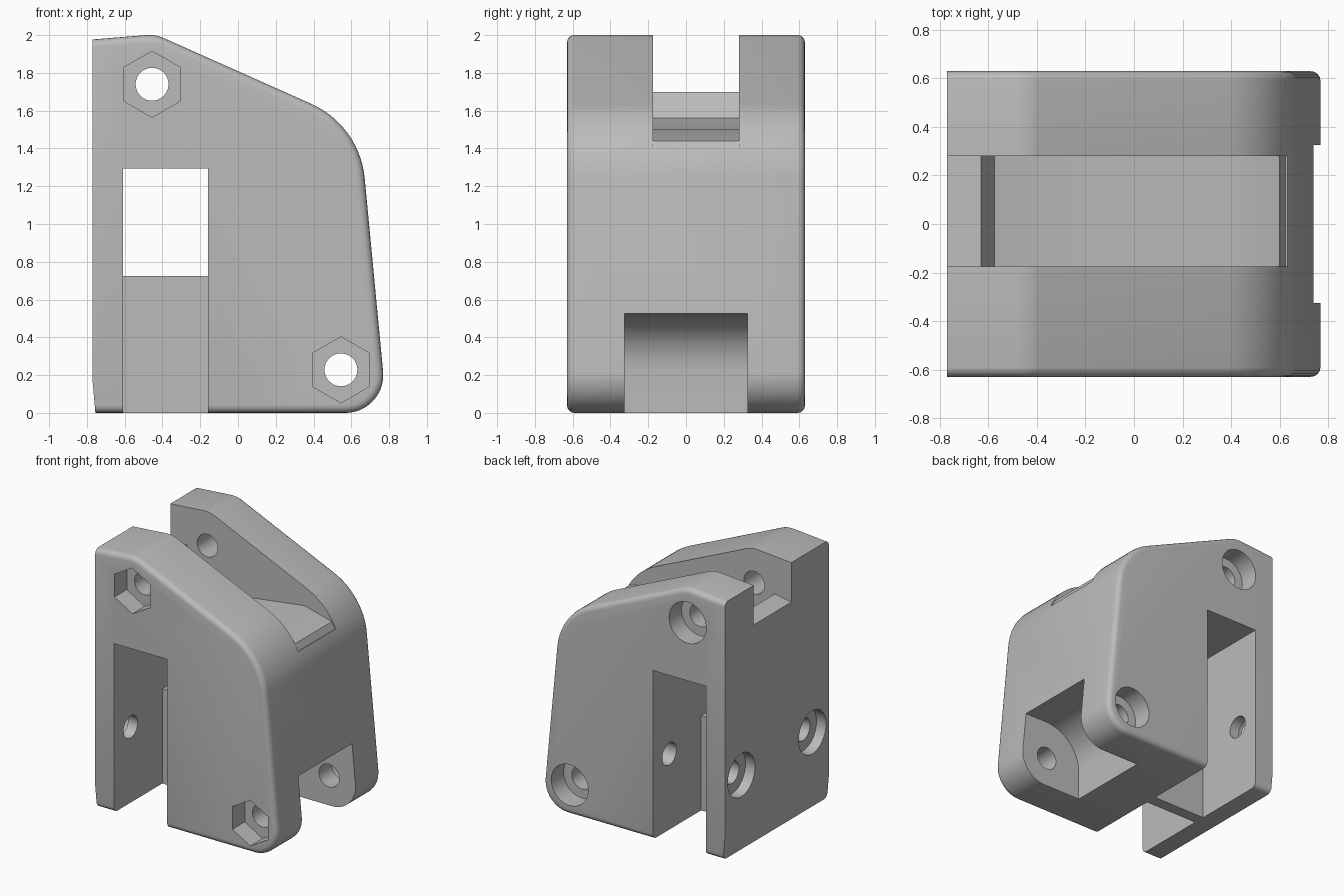
import bpy, bmesh, math
from mathutils import Vector

if "Cube" in bpy.data.objects:
    bpy.data.objects.remove(bpy.data.objects["Cube"])

grey = bpy.data.materials.new("plain_grey")
grey.diffuse_color = (0.5, 0.5, 0.5, 1)
grey.use_nodes = True
grey.node_tree.nodes["Principled BSDF"].inputs["Base Color"].default_value = grey.diffuse_color


def rounded(corners, seg=14):
    """Turn (x, z, radius) corners into an outline with arcs."""
    out = []
    n = len(corners)
    for i, (x, z, r) in enumerate(corners):
        p = Vector((x, z))
        if r == 0:
            out.append((x, z))
            continue
        a = (Vector(corners[i - 1][:2]) - p).normalized()
        b = (Vector(corners[(i + 1) % n][:2]) - p).normalized()
        half = a.angle(b) / 2
        centre = p + (a + b).normalized() * (r / math.sin(half))
        t = r / math.tan(half)
        s, e = p + a * t - centre, p + b * t - centre
        sweep = s.angle(e)
        for k in range(seg + 1):
            f = k / seg
            d = (s * math.sin((1 - f) * sweep) + e * math.sin(f * sweep)) / math.sin(sweep)
            out.append(tuple(centre + d))
    return out


def prism(name, outline, y0, y1, bevel=0, axis="y"):
    """Extrude an outline along y (outline = x, z) or along x (outline = y, z)."""
    bm = bmesh.new()

    def place(u, v, w):
        return (u, w, v) if axis == "y" else (w, u, v)

    face = bm.faces.new([bm.verts.new(place(u, v, y0)) for u, v in outline])
    ext = bmesh.ops.extrude_face_region(bm, geom=[face])
    shift = place(0, 0, y1 - y0)
    bmesh.ops.translate(bm, vec=shift, verts=[g for g in ext["geom"] if isinstance(g, bmesh.types.BMVert)])
    bmesh.ops.recalc_face_normals(bm, faces=bm.faces)
    if bevel:
        # round the rim of both cheeks, leaving the flat left side sharp
        rim = [e for e in bm.edges
               if abs(e.verts[0].co.y - e.verts[1].co.y) < 1e-5
               and min(v.co.x for v in e.verts) + max(v.co.x for v in e.verts) > -1.5]
        bmesh.ops.bevel(bm, geom=rim, offset=bevel, segments=4, profile=0.5, affect="EDGES")
    me = bpy.data.meshes.new(name)
    bm.to_mesh(me)
    bm.free()
    ob = bpy.data.objects.new(name, me)
    bpy.context.collection.objects.link(ob)
    me.materials.append(grey)
    return ob


def ring(u, v, r, n=40, turn=0.0):
    return [(u + r * math.cos(turn + math.tau * k / n), v + r * math.sin(turn + math.tau * k / n)) for k in range(n)]


def box(x0, x1, z0, z1):
    return [(x0, z0), (x1, z0), (x1, z1), (x0, z1)]


# Main bracket body
body = prism("bracket_body", rounded([
    (-0.77, 1.977, 0), (-0.437, 2.004, 0.2), (0.644, 1.522, 0.48),
    (0.789, 0, 0.2), (-0.755, 0, 0), (-0.77, 0.17, 0)]), -0.63, 0.63, bevel=0.04)

cutters = []

# Top channel with a stepped floor
cutters.append(prism("top_channel", [
    (-0.9, 1.65), (-0.63, 1.70), (-0.575, 1.56), (-0.08, 1.44), (0.365, 1.50),
    (0.60, 1.44), (0.625, 1.39), (0.9, 1.39), (0.9, 2.3), (-0.9, 2.3)], -0.175, 0.28))

# Front and rear slots, joined above the low dividing wall
cutters.append(prism("front_slot", box(-0.61, -0.16, -0.1, 1.295), -0.8, -0.045))
cutters.append(prism("rear_slot", box(-0.61, -0.16, -0.1, 1.295), 0.045, 0.8))
cutters.append(prism("slot_window", box(-0.61, -0.16, 0.725, 1.295), -0.1, 0.1))

# Pivot pocket with a concave inner corner
cutters.append(prism("pivot_pocket", rounded([
    (0.245, -0.1, 0), (1.0, -0.1, 0), (1.0, 0.525, 0), (0.245, 0.525, 0.3)]), -0.325, 0.325))

# Cross bolts: hex nut seat in front, round head seat at the back
for x, z in ((-0.455, 1.74), (0.545, 0.228)):
    cutters.append(prism("bolt_hole", ring(x, z, 0.087), -0.8, 0.8))
    cutters.append(prism("nut_seat", ring(x, z, 0.175, 6, math.pi / 6), -0.8, -0.48))
    cutters.append(prism("head_seat", ring(x, z, 0.157), 0.48, 0.8))

# Side screws through the thin left wall
for y in (-0.43, 0.43):
    cutters.append(prism("screw_hole", ring(y, 0.58, 0.085), -0.9, 0.15, axis="x"))
    cutters.append(prism("screw_seat", ring(y, 0.58, 0.165), -0.9, -0.69, axis="x"))

bpy.context.view_layer.objects.active = body
for c in cutters:
    c.hide_render = True
    m = body.modifiers.new(c.name, "BOOLEAN")
    m.operation, m.solver, m.object = "DIFFERENCE", "EXACT", c
    bpy.ops.object.modifier_apply(modifier=m.name)
for c in cutters:
    bpy.data.objects.remove(c)

body.select_set(True)
bpy.ops.object.shade_smooth_by_angle(angle=math.radians(30))
